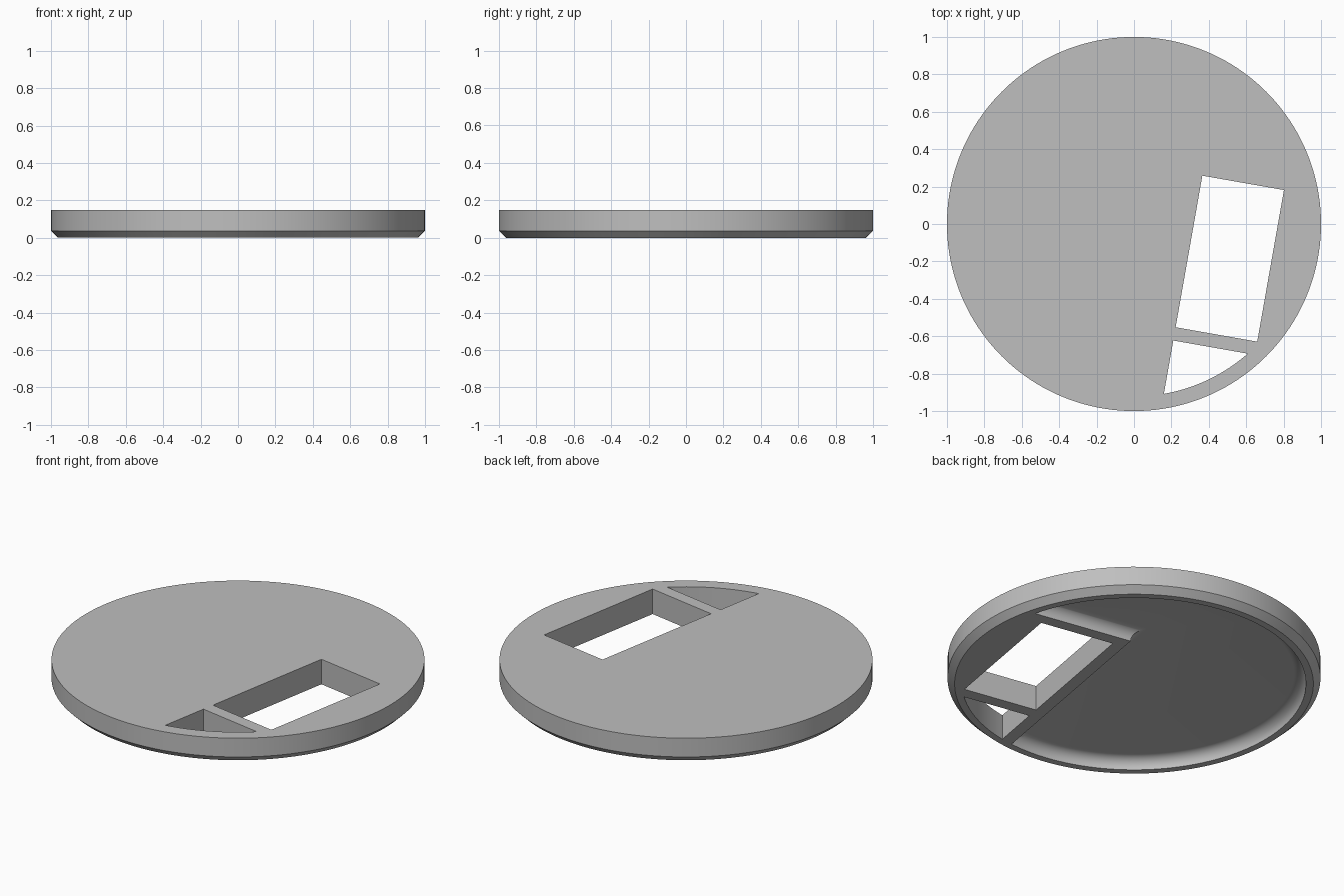
import bpy
import math
from mathutils import Matrix

cube = bpy.data.objects.get("Cube")
if cube:
    bpy.data.objects.remove(cube, do_unlink=True)

TILT = Matrix.Rotation(math.radians(-10), 4, 'Z')  # openings are turned on the disc
HEIGHT = 0.148
RIM = 0.922      # inner radius of the rim
COVE = 0.065     # depth of the underside recess and radius of its cove
LEFT, RIGHT, FRONT, BACK = 0.315, 0.758, -0.505, 0.318  # window, before turning
WALL = 0.07

grey = bpy.data.materials.new("plain_grey")
grey.use_nodes = True
colour = (0.52, 0.52, 0.52, 1)
grey.diffuse_color = colour
grey.node_tree.nodes["Principled BSDF"].inputs["Base Color"].default_value = colour


def arc(radius, start, end, count):
    return [(radius * math.cos(start + (end - start) * i / count),
             radius * math.sin(start + (end - start) * i / count))
            for i in range(count + 1)]


def loft(name, rings):
    """Solid from a stack of (outline, z) rings with equal point counts."""
    n = len(rings[0][0])
    verts = [(x, y, z) for outline, z in rings for x, y in outline]
    faces = [tuple(reversed(range(n))), tuple(range(len(verts) - n, len(verts)))]
    for k in range(len(rings) - 1):
        for i in range(n):
            j = (i + 1) % n
            faces.append((k * n + i, k * n + j, (k + 1) * n + j, (k + 1) * n + i))
    mesh = bpy.data.meshes.new(name)
    mesh.from_pydata(verts, [], faces)
    mesh.materials.append(grey)
    obj = bpy.data.objects.new(name, mesh)
    bpy.context.collection.objects.link(obj)
    return obj


def recess_outline(inset):
    """Rim circle without the corner block that holds the openings."""
    r = RIM - inset
    x, y = LEFT - WALL - inset, BACK + WALL + inset
    return [(x, y)] + arc(r, math.asin(y / r), 2 * math.pi - math.acos(x / r), 120)


# Disc with a chamfered lower edge
disc = loft("disc_cover", [(arc(r, 0, 2 * math.pi, 160)[:-1], z)
                           for r, z in ((0.962, 0), (1, 0.037), (1, HEIGHT))])

# Rectangular window
window = [(LEFT, FRONT), (RIGHT, FRONT), (RIGHT, BACK), (LEFT, BACK)]
cutters = [loft("window_cutter", [(window, -0.1), (window, 0.3)])]

# Segment slot following the rim
slot_y = FRONT - 0.072
slot = [(LEFT, slot_y)] + arc(RIM, -math.acos(LEFT / RIM), math.asin(slot_y / RIM), 24)
cutters.append(loft("slot_cutter", [(slot, -0.1), (slot, 0.3)]))

# Underside recess with a coved edge
steps = [math.pi / 2 * i / 10 for i in range(11)]
cove = [(recess_outline(0), -0.1)]
cove += [(recess_outline(COVE * (1 - math.cos(a))), COVE * math.sin(a)) for a in steps]
cutters.append(loft("recess_cutter", cove))

# Cut the openings, then drop the cutters
bpy.ops.object.select_all(action='DESELECT')
bpy.context.view_layer.objects.active = disc
disc.select_set(True)
for cutter in cutters:
    cutter.hide_render = True
    cutter.data.transform(TILT)
    cut = disc.modifiers.new(cutter.name, 'BOOLEAN')
    cut.operation = 'DIFFERENCE'
    cut.solver = 'EXACT'
    cut.object = cutter
    bpy.ops.object.modifier_apply(modifier=cut.name)
    bpy.data.objects.remove(cutter, do_unlink=True)

bpy.ops.object.shade_smooth_by_angle(angle=math.radians(30))
